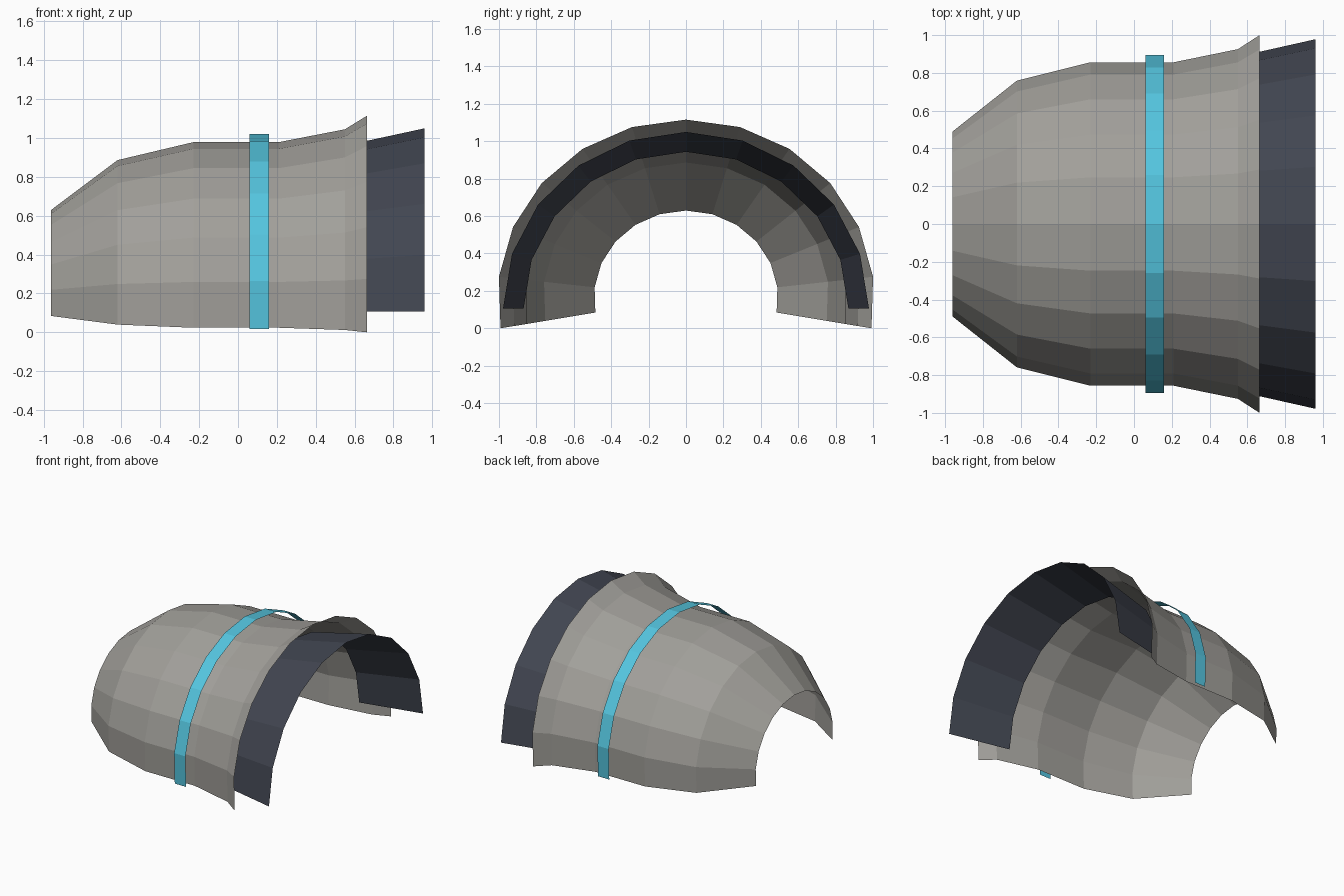
import bpy
import bmesh
from math import sin, cos, radians

cube = bpy.data.objects.get("Cube")
if cube:
    bpy.data.objects.remove(cube, do_unlink=True)


def make_material(name, color):
    mat = bpy.data.materials.new(name)
    mat.use_nodes = True
    mat.diffuse_color = (*color, 1)
    mat.node_tree.nodes["Principled BSDF"].inputs["Base Color"].default_value = (*color, 1)
    return mat


def arched_shell(name, profile, center_z, squash, half_angle, segments, mat):
    """Sweep an (x, half width) profile over an open elliptical arch along x."""
    bm = bmesh.new()
    rings = []
    for x, radius in profile:
        ring = []
        for j in range(segments + 1):
            t = radians(half_angle) * (2 * j / segments - 1)
            ring.append(bm.verts.new((x, radius * sin(t), center_z + radius * squash * cos(t))))
        rings.append(ring)
    for a, b in zip(rings, rings[1:]):
        for j in range(segments):
            bm.faces.new((a[j], b[j], b[j + 1], a[j + 1]))
    mesh = bpy.data.meshes.new(name)
    bm.to_mesh(mesh)
    bm.free()
    mesh.materials.append(mat)
    obj = bpy.data.objects.new(name, mesh)
    bpy.context.collection.objects.link(obj)
    return obj


grey = make_material("warm grey", (0.36, 0.35, 0.325))
teal = make_material("bright teal", (0.09, 0.56, 0.74))
dark = make_material("dark slate", (0.053, 0.06, 0.081))

# Main shell: narrow opening, swelling body and flared rim
arched_shell("outer_shell",
             [(-0.962, 0.492), (-0.62, 0.764), (-0.23, 0.862),
              (0.21, 0.862), (0.55, 0.932), (0.665, 1.007)],
             0.165, 0.944, 100, 12, grey)

# Thin stripe floating just above the shell
arched_shell("stripe_band", [(0.06, 0.902), (0.16, 0.902)], 0.165, 0.948, 100, 12, teal)

# Dark liner emerging from the flared rim
arched_shell("inner_liner", [(0.47, 0.868), (0.96, 0.978)], 0.107, 0.964, 90, 10, dark)
